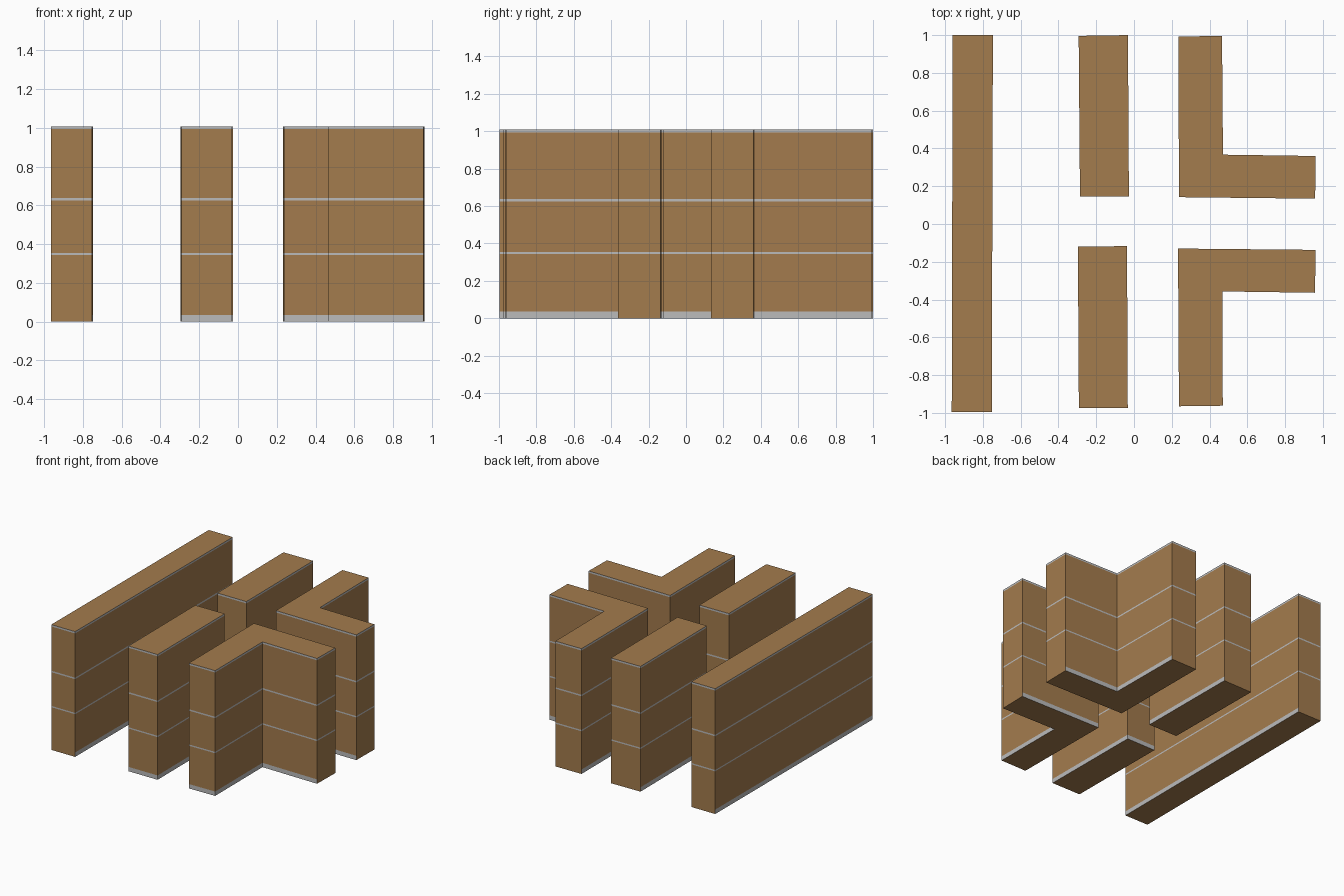
import bpy, bmesh

if "Cube" in bpy.data.objects:
    bpy.data.objects.remove(bpy.data.objects["Cube"])


def material(name, rgb):
    m = bpy.data.materials.new(name)
    m.diffuse_color = (*rgb, 1)
    m.use_nodes = True
    m.node_tree.nodes["Principled BSDF"].inputs["Base Color"].default_value = m.diffuse_color
    return m


BRICK = material("brick", (0.37, 0.20, 0.075))
STONE = material("stone", (0.50, 0.50, 0.50))

# storey levels: (bottom, top, kind)
LEVELS = [(0, 0.035, "plinth"), (0.035, 0.343, "wall"), (0.343, 0.354, "trim"),
          (0.354, 0.625, "wall"), (0.625, 0.637, "trim"), (0.637, 0.993, "wall"),
          (0.993, 1.008, "trim")]


def block(name, outline, plain_edges):
    """Extrude a footprint in flush storeys; plain edges have no stone plinth."""
    bm = bmesh.new()
    n = len(outline)
    ring = [bm.verts.new((x, y, 0)) for x, y in outline]
    bm.faces.new(ring)
    for _, top, kind in LEVELS:
        above = [bm.verts.new((x, y, top)) for x, y in outline]
        for i in range(n):
            j = (i + 1) % n
            f = bm.faces.new((ring[i], ring[j], above[j], above[i]))
            stone = kind == "trim" or (kind == "plinth" and i not in plain_edges)
            f.material_index = int(stone)
        ring = above
    bm.faces.new(ring)
    bmesh.ops.recalc_face_normals(bm, faces=bm.faces)
    mesh = bpy.data.meshes.new(name)
    bm.to_mesh(mesh)
    bm.free()
    mesh.materials.append(BRICK)
    mesh.materials.append(STONE)
    bpy.context.collection.objects.link(bpy.data.objects.new(name, mesh))


# long row on the left, plain at both ends
block("long_row", [(-.965, -.996), (-.753, -.996), (-.747, 1), (-.96, 1)], {0, 2})

# two middle rows, the back one plain at the outer end
block("middle_row_front",
      [(-.292, -.975), (-.033, -.975), (-.037, -.117), (-.297, -.12)], set())
block("middle_row_back",
      [(-.286, .145), (-.027, .145), (-.032, 1), (-.293, .996)], {2})

# two L-shaped corner rows, plain where they meet the outer boundary
block("corner_row_front",
      [(.238, -.965), (.47, -.962), (.468, -.357), (.958, -.364),
       (.962, -.137), (.233, -.13)], {3})
block("corner_row_back",
      [(.238, .142), (.959, .134), (.962, .36), (.471, .367),
       (.466, .995), (.235, .993)], {1, 4})
